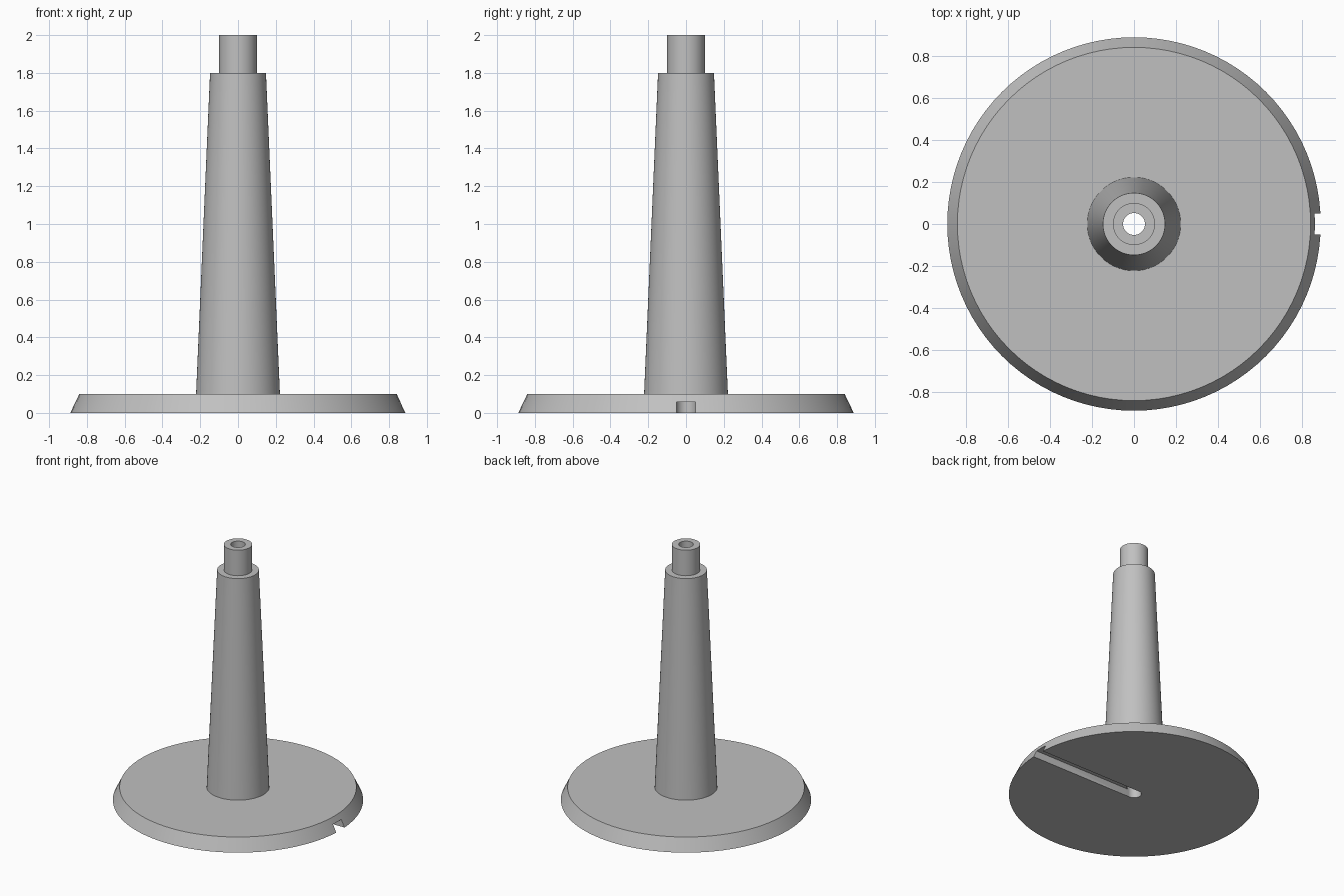
import bpy
import bmesh
from math import tau
from mathutils import Matrix, Vector

SEGMENTS = 96

cube = bpy.data.objects.get("Cube")
if cube:
    bpy.data.objects.remove(cube, do_unlink=True)


def add_object(name, bm):
    bmesh.ops.recalc_face_normals(bm, faces=bm.faces)
    mesh = bpy.data.meshes.new(name)
    bm.to_mesh(mesh)
    bm.free()
    obj = bpy.data.objects.new(name, mesh)
    bpy.context.collection.objects.link(obj)
    return obj


def lathe(name, profile):
    """Revolve a closed (radius, height) outline about the z axis."""
    bm = bmesh.new()
    verts = [bm.verts.new((r, 0, z)) for r, z in profile]
    edges = [bm.edges.new((a, b)) for a, b in zip(verts, verts[1:] + verts[:1])]
    bmesh.ops.spin(bm, geom=verts + edges, axis=(0, 0, 1), cent=(0, 0, 0),
                   angle=tau, steps=SEGMENTS, use_merge=True)
    bmesh.ops.remove_doubles(bm, verts=bm.verts, dist=0.0001)
    return add_object(name, bm)


# One grey plastic
grey = bpy.data.materials.new("light grey")
grey.use_nodes = True
colour = (0.53, 0.53, 0.53, 1)
grey.diffuse_color = colour
grey.node_tree.nodes["Principled BSDF"].inputs["Base Color"].default_value = colour

# Bevelled base, tapered stem and top spigot, with a bore through the middle
bore = 0.052
stand = lathe("stand", [
    (bore, 0), (0.888, 0), (0.84, 0.1),
    (0.222, 0.1), (0.148, 1.8),
    (0.1, 1.8), (0.1, 2), (bore, 2),
])
stand.data.materials.append(grey)

# Cable channel under the base, from the bore out through the +x rim
low, high = Vector((0, -0.051, -0.1)), Vector((1, 0.051, 0.057))
bm = bmesh.new()
bmesh.ops.create_cube(bm, size=1, matrix=Matrix.Translation((low + high) / 2)
                      @ Matrix.Diagonal((high - low).to_4d()))
cutter = add_object("channel_cutter", bm)
cutter.data.materials.append(grey)
cutter.hide_render = True

cut = stand.modifiers.new("cable_channel", "BOOLEAN")
cut.operation = "DIFFERENCE"
cut.solver = "EXACT"
cut.object = cutter

bpy.ops.object.select_all(action="DESELECT")
bpy.context.view_layer.objects.active = stand
stand.select_set(True)
bpy.ops.object.modifier_apply(modifier=cut.name)
bpy.data.objects.remove(cutter, do_unlink=True)

# Smooth round walls, sharp rims
bpy.ops.object.shade_smooth_by_angle(angle=0.4)
